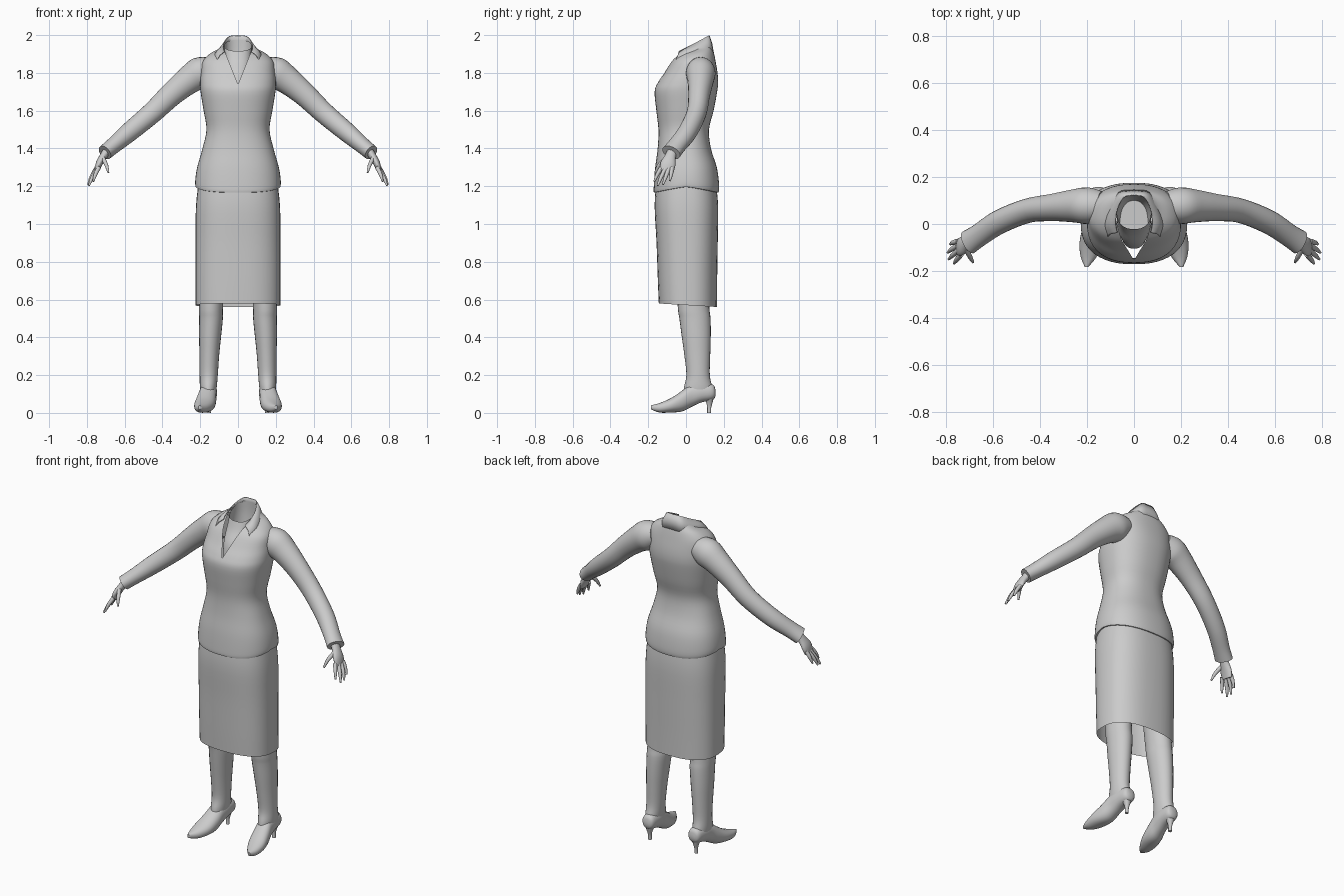
import bpy, bmesh, math
from mathutils import Vector

if "Cube" in bpy.data.objects:
    bpy.data.objects.remove(bpy.data.objects["Cube"])

grey = bpy.data.materials.new("plain grey")
grey.use_nodes = True
grey.diffuse_color = (0.6, 0.6, 0.6, 1)
grey.node_tree.nodes["Principled BSDF"].inputs["Base Color"].default_value = (0.6, 0.6, 0.6, 1)


def smooth_rows(rows, steps):
    """Catmull-Rom interpolation through rows of numbers."""
    out = []
    for i in range(len(rows) - 1):
        a, b, c, d = rows[max(i - 1, 0)], rows[i], rows[i + 1], rows[min(i + 2, len(rows) - 1)]
        for s in range(steps):
            t = s / steps
            out.append([q + 0.5 * t * (r - p + t * (2 * p - 5 * q + 4 * r - w + t * (3 * (q - r) + w - p)))
                        for p, q, r, w in zip(a, b, c, d)])
    return out + [list(rows[-1])]


def finish(name, bm, mirror=False, angle=50):
    bmesh.ops.recalc_face_normals(bm, faces=bm.faces)
    mesh = bpy.data.meshes.new(name)
    bm.to_mesh(mesh)
    bm.free()
    mesh.materials.append(grey)
    ob = bpy.data.objects.new(name, mesh)
    bpy.context.collection.objects.link(ob)
    bpy.ops.object.select_all(action='DESELECT')
    ob.select_set(True)
    bpy.context.view_layer.objects.active = ob
    bpy.ops.object.shade_smooth_by_angle(angle=math.radians(angle))
    if mirror:
        ob.modifiers.new("mirror", 'MIRROR')
    return ob


def skin(bm, rings, closed=True, caps=(False, False)):
    """Bridge successive point rings with quads."""
    vs = [[bm.verts.new(p) for p in ring] for ring in rings]
    n = len(vs[0])
    for a, b in zip(vs, vs[1:]):
        for j in range(n if closed else n - 1):
            k = (j + 1) % n
            bm.faces.new((a[j], a[k], b[k], b[j]))
    if caps[0]:
        bm.faces.new(vs[0])
    if caps[1]:
        bm.faces.new(vs[-1])


def loft(rows, axis='z', n=40, power=0.85, caps=(False, False), steps=4):
    """Rows: position, centre x, half width, low, high, slope, side-to-front dip."""
    rings = []
    for pos, cx, hw, lo, hi, slope, dip in smooth_rows([tuple(r) + (0,) * (7 - len(r)) for r in rows], steps):
        ring = []
        for j in range(n):
            c, s = math.cos(math.tau * j / n), math.sin(math.tau * j / n)
            x = cx + hw * math.copysign(abs(c) ** power, c)
            off = (hi - lo) / 2 * math.copysign(abs(s) ** power, s)
            v = (lo + hi) / 2 + off
            ring.append((x, v, pos + slope * off - dip * abs(s)) if axis == 'z' else (x, pos, v))
        rings.append(ring)
    bm = bmesh.new()
    skin(bm, rings, caps=caps)
    return bm


def tube(bm, rows, n=16, steps=4):
    """Rows: x, y, z, radius along y, radius across."""
    rows = smooth_rows(rows, steps)
    pts = [Vector(r[:3]) for r in rows]
    rings = []
    for i, r in enumerate(rows):
        t = (pts[min(i + 1, len(pts) - 1)] - pts[max(i - 1, 0)]).normalized()
        side = Vector((0, 1, 0))
        side = (side - t * side.dot(t)).normalized()
        across = t.cross(side)
        rings.append([pts[i] + side * r[3] * math.cos(math.tau * j / n)
                      + across * r[4] * math.sin(math.tau * j / n) for j in range(n)])
    skin(bm, rings, caps=(True, True))


# Blouse body with turned hem, waist, bust and sloping neckline
blouse = loft([
    (1.205, 0, .208, -.155, .155, 0, .03), (1.197, 0, .224, -.170, .172, 0, .03),
    (1.235, 0, .226, -.170, .175, 0, .025), (1.30, 0, .216, -.163, .163), (1.40, 0, .188, -.150, .132),
    (1.50, 0, .167, -.146, .122), (1.60, 0, .182, -.157, .146), (1.70, 0, .198, -.166, .165),
    (1.75, 0, .200, -.148, .170), (1.80, 0, .196, -.115, .167), (1.86, 0, .187, -.078, .157),
    (1.90, 0, .150, -.050, .147, .1), (1.925, 0, .098, -.037, .137, .25), (1.95, 0, .076, -.028, .130, .4)],
    n=48)
# Open V at the front
v_low, v_rate = 1.74, 0.4
for sx in (1, -1):
    faces = [f for f in blouse.faces if f.calc_center_median().z > 1.7 and f.calc_center_median().y < .05]
    geom = list({e for f in faces for e in f.edges}) + list({v for f in faces for v in f.verts}) + faces
    bmesh.ops.bisect_plane(blouse, geom=geom, plane_co=(0, 0, v_low), plane_no=(sx, 0, -v_rate))
inside = []
for f in blouse.faces:
    c = f.calc_center_median()
    if c.y < .03 and abs(c.x) < v_rate * (c.z - v_low):
        inside.append(f)
bmesh.ops.delete(blouse, geom=inside, context='FACES')
finish("blouse", blouse)

# Lining seen through the neck opening
finish("neck_lining", loft([
    (1.945, 0, .072, -.022, .125, .4), (1.88, 0, .074, -.045, .125, .2),
    (1.80, 0, .070, -.085, .115), (1.72, 0, .060, -.105, .10)], caps=(False, True)))

# Turned-down collar
collar = bmesh.new()
top = [(0, .125, 1.997), (.045, .116, 1.995), (.074, .06, 1.965), (.079, .0, 1.935), (.072, -.038, 1.915)]
mid = [(0, .138, 1.96), (.06, .128, 1.955), (.094, .066, 1.935), (.106, .0, 1.92), (.098, -.043, 1.895)]
low = [(0, .146, 1.915), (.07, .136, 1.912), (.115, .07, 1.905), (.132, -.005, 1.89), (.122, -.062, 1.85)]
skin(collar, [smooth_rows(p, 4) for p in (top, mid, low)], closed=False)
ob = finish("collar", collar, mirror=True)
ob.modifiers["mirror"].use_clip = True
ob.modifiers.new("thickness", 'SOLIDIFY').thickness = 0.005

# Sleeves with flared cuffs
sleeve = bmesh.new()
tube(sleeve, [(.14, .075, 1.82, .065, .065), (.20, .078, 1.80, .078, .084), (.26, .077, 1.762, .070, .074),
              (.35, .070, 1.688, .058, .063), (.455, .056, 1.588, .052, .056), (.575, .008, 1.487, .051, .051),
              (.66, -.048, 1.415, .049, .043), (.705, -.078, 1.378, .053, .041)], n=24)
finish("sleeves", sleeve, mirror=True)

# Hands: palm, four fingers and thumb
hand = bmesh.new()
tube(hand, [(.685, -.067, 1.40, .026, .022), (.712, -.082, 1.36, .029, .020),
            (.735, -.095, 1.32, .040, .018), (.748, -.101, 1.28, .036, .012)])
fingers = [((.737, -.130, 1.298), (.755, -.152, 1.262), (.766, -.168, 1.225)),
           ((.746, -.111, 1.290), (.772, -.133, 1.245), (.789, -.150, 1.203)),
           ((.750, -.092, 1.290), (.777, -.108, 1.248), (.793, -.122, 1.208)),
           ((.749, -.074, 1.297), (.770, -.079, 1.262), (.783, -.086, 1.228)),
           ((.716, -.105, 1.350), (.697, -.142, 1.312), (.686, -.163, 1.272))]
for path in fingers:
    tube(hand, [p + (r, r) for p, r in zip(path, (.012, .010, .005))], n=10)
finish("hands", hand, mirror=True)

# Straight skirt
finish("skirt", loft([
    (1.24, 0, .205, -.155, .155), (1.10, 0, .222, -.166, .170), (.90, 0, .225, -.156, .168),
    (.70, 0, .225, -.149, .165), (.57, 0, .224, -.144, .164, -.06)], power=0.8))

# Legs
finish("legs", loft([
    (.90, .125, .075, -.060, .110), (.58, .142, .064, -.045, .122), (.50, .143, .063, -.035, .130),
    (.40, .148, .058, -.022, .131), (.30, .152, .052, -.008, .128), (.20, .155, .048, .002, .126),
    (.14, .157, .045, -.010, .138), (.10, .158, .040, -.015, .140)],
    n=24, power=1, caps=(True, True)), mirror=True)

# Pointed shoes, lofted from heel to toe
finish("shoes", loft([
    (.157, .152, .012, .095, .115), (.143, .153, .036, .070, .150), (.08, .156, .045, .055, .160),
    (.03, .160, .046, .032, .155), (-.02, .168, .052, .008, .118), (-.08, .180, .052, .002, .078),
    (-.14, .193, .034, .002, .052), (-.184, .202, .007, .018, .040)],
    axis='y', n=24, power=0.9, caps=(True, True)), mirror=True)
finish("shoe_heels", loft([
    (.09, .154, .032, .085, .150), (.06, .154, .018, .105, .142), (.03, .154, .010, .112, .134),
    (0, .154, .010, .112, .132)], n=16, power=0.9, caps=(True, True)), mirror=True)
